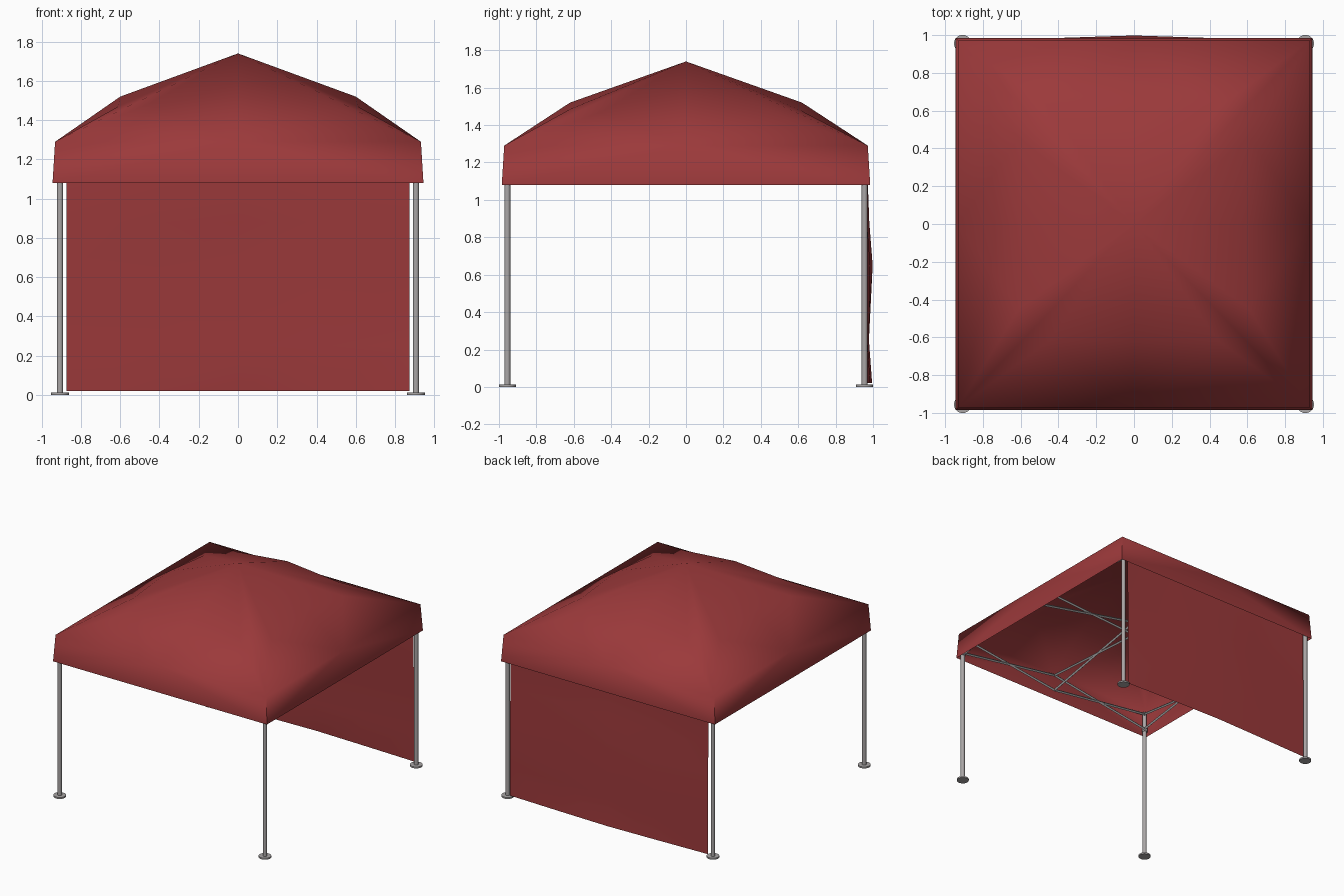
import bpy, bmesh, math
from mathutils import Vector

if "Cube" in bpy.data.objects:
    bpy.data.objects.remove(bpy.data.objects["Cube"])


def material(name, col):
    m = bpy.data.materials.new(name)
    m.diffuse_color = (*col, 1)
    m.use_nodes = True
    m.node_tree.nodes["Principled BSDF"].inputs["Base Color"].default_value = m.diffuse_color
    return m


RED = material("red fabric", (0.33, 0.041, 0.043))
GREY = material("grey metal", (0.40, 0.38, 0.38))


def finish(bm, name, mat, angle):
    me = bpy.data.meshes.new(name)
    bmesh.ops.remove_doubles(bm, verts=bm.verts, dist=0.0005)
    bmesh.ops.recalc_face_normals(bm, faces=bm.faces)
    bm.to_mesh(me)
    bm.free()
    me.materials.append(mat)
    ob = bpy.data.objects.new(name, me)
    bpy.context.collection.objects.link(ob)
    bpy.ops.object.select_all(action='DESELECT')
    bpy.context.view_layer.objects.active = ob
    ob.select_set(True)
    bpy.ops.object.shade_smooth_by_angle(angle=math.radians(angle))
    return ob


def tube(bm, a, b, r, seg):
    a, b = Vector(a), Vector(b)
    d = b - a
    res = bmesh.ops.create_cone(bm, cap_ends=True, segments=seg, radius1=r,
                                radius2=r, depth=d.length)
    rot = d.to_track_quat('Z', 'Y').to_matrix()
    for v in res['verts']:
        v.co = rot @ v.co + (a + b) / 2


# Canopy: four panels, each pushed up in the middle, with a flared valance
EX, EY, EAVE, PEAK, HEM = 0.932, 0.972, 1.29, 1.74, 1.08
bm = bmesh.new()


def face(*pts):
    bm.faces.new([bm.verts.new(p) for p in pts])


def panel(place, half, out, bulge, qx, qd, qz):
    """place maps (along, outward, z) to world space."""
    P, M = place(0, 0, PEAK), place(0, bulge, 1.52)
    E, H = place(0, out, EAVE), place(0, out + 0.013, HEM)
    for s in (-1, 1):
        A, Q = place(s * half, out, EAVE), place(s * qx, qd, qz)
        L = place(s * (half + 0.013), out + 0.013, HEM)
        face(P, A, Q)
        face(P, Q, M)
        face(M, Q, E)
        face(Q, A, E)
        face(E, A, L, H)


panel(lambda a, o, z: (a, -o, z), EX, EY, 0.62, 0.45, 0.62, 1.485)   # front
panel(lambda a, o, z: (a, o, z), EX, EY, 0.62, 0.45, 0.62, 1.475)    # back
panel(lambda a, o, z: (o, a, z), EY, EX, 0.60, 0.45, 0.61, 1.47)     # right
panel(lambda a, o, z: (-o, a, z), EY, EX, 0.60, 0.45, 0.61, 1.47)    # left
finish(bm, "canopy", RED, 80)

# Back wall: loosely hung cloth sheet
cols = (-0.875, -0.4, 0, 0.4, 0.875)
rows = (0.02, 0.25, 0.65, 0.88, 1.2)
depth = ((0.970, 0.985, 0.995),    # edge, quarter, middle for each row
         (0.970, 0.978, 0.970),
         (0.970, 0.985, 0.998),
         (0.968, 0.955, 0.980),
         (0.965, 0.968, 0.965))
bm = bmesh.new()
grid = [[bm.verts.new((x, depth[j][min(i, 4 - i)], z)) for i, x in enumerate(cols)]
        for j, z in enumerate(rows)]
for j in range(4):
    for i in range(4):
        bm.faces.new((grid[j][i], grid[j][i + 1], grid[j + 1][i + 1], grid[j + 1][i]))
finish(bm, "back_wall", RED, 80)

# Legs with round feet and sliding brackets
LX, LY = 0.907, 0.955
for sx, nx in ((-1, "left"), (1, "right")):
    for sy, ny in ((-1, "front"), (1, "back")):
        x, y = sx * LX, sy * LY
        bm = bmesh.new()
        tube(bm, (x, y, 0.005), (x, y, 1.27), 0.016, 16)
        tube(bm, (x, y, 1.10), (x, y, 1.14), 0.021, 16)
        finish(bm, f"{ny}_{nx}_leg", GREY, 40)
        bm = bmesh.new()
        tube(bm, (x, y, 0), (x, y, 0.012), 0.046, 24)
        finish(bm, f"{ny}_{nx}_foot", GREY, 40)


# Folding scissor trusses around the edge and across to the centre
def scissor(bm, a, b, alo, ahi, blo, bhi):
    tube(bm, (*a, alo), (*b, bhi), 0.011, 4)
    tube(bm, (*a, ahi), (*b, blo), 0.011, 4)


bm = bmesh.new()
X, Y = LX - 0.01, LY - 0.01
for s in (-1, 1):
    for t in (-1, 1):
        scissor(bm, (s * X, t * Y), (0, t * Y), 1.12, 1.25, 1.13, 1.26)
        scissor(bm, (s * X, t * Y), (s * X, 0), 1.12, 1.25, 1.13, 1.26)
    scissor(bm, (0, s * Y), (0, 0), 1.13, 1.26, 1.20, 1.31)
    scissor(bm, (s * X, 0), (0, 0), 1.13, 1.26, 1.20, 1.31)
finish(bm, "roof_trusses", GREY, 30)

# Centre pole holding up the peak
bm = bmesh.new()
tube(bm, (0, 0, 1.18), (0, 0, 1.72), 0.014, 12)
finish(bm, "centre_pole", GREY, 40)
